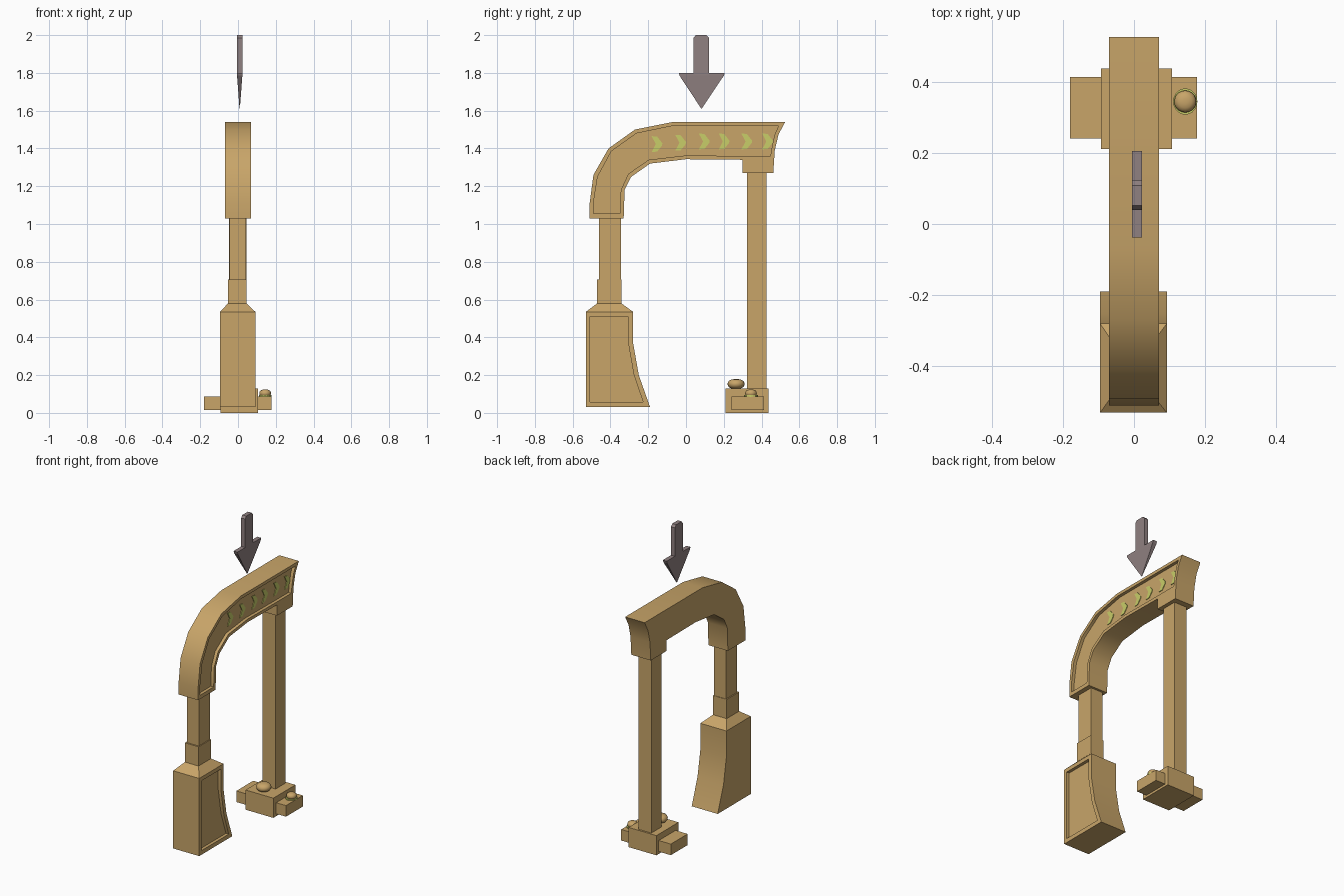
import bpy, bmesh, math

if "Cube" in bpy.data.objects:
    bpy.data.objects.remove(bpy.data.objects["Cube"])


def material(name, rgb):
    m = bpy.data.materials.new(name)
    m.diffuse_color = (*rgb, 1)
    m.use_nodes = True
    m.node_tree.nodes["Principled BSDF"].inputs["Base Color"].default_value = m.diffuse_color
    return m


TAN = material("tan", (0.58, 0.376, 0.141))
LIME = material("yellow green", (0.58, 0.61, 0.14))
GREY = material("mauve grey", (0.28, 0.22, 0.22))


def finish(bm, name, mat, smooth=None):
    bmesh.ops.recalc_face_normals(bm, faces=bm.faces)
    me = bpy.data.meshes.new(name)
    bm.to_mesh(me)
    bm.free()
    ob = bpy.data.objects.new(name, me)
    bpy.context.collection.objects.link(ob)
    me.materials.append(mat)
    if smooth:
        bpy.ops.object.select_all(action='DESELECT')
        ob.select_set(True)
        bpy.context.view_layer.objects.active = ob
        bpy.ops.object.shade_smooth_by_angle(angle=math.radians(smooth))
    return ob


def loft(name, loops, mat, smooth=None):
    """Closed solid through equal-length loops of 3D points, capped at both ends."""
    bm = bmesh.new()
    rings = [[bm.verts.new(p) for p in loop] for loop in loops]
    n = len(rings[0])
    for a, b in zip(rings, rings[1:]):
        for i in range(n):
            j = (i + 1) % n
            bm.faces.new((a[i], a[j], b[j], b[i]))
    bm.faces.new(rings[0])
    bm.faces.new(rings[-1])
    return finish(bm, name, mat, smooth)


def at(x, profile):
    return [(x, y, z) for y, z in profile]


def rect(x0, x1, y0, y1, z):
    return [(x0, y0, z), (x1, y0, z), (x1, y1, z), (x0, y1, z)]


def box(name, x0, x1, y0, y1, z0, z1, mat=TAN):
    return loft(name, [rect(x0, x1, y0, y1, z0), rect(x0, x1, y0, y1, z1)], mat)


def panelled(name, outer, inner, x0, x1, depth, smooth):
    """Profile solid with a sunk panel on its right side."""
    return loft(name, [at(x0, outer), at(x1, outer), at(x1, inner),
                       at(x1 - depth, inner)], TAN, smooth)


# Curved top arm with sunk panel on the right side
arm_outer = [(-.51, 1.03), (-.51, 1.11), (-.49, 1.26), (-.41, 1.40), (-.27, 1.50),
             (-.07, 1.54), (.525, 1.54), (.49, 1.475), (.47, 1.39), (.462, 1.27),
             (.30, 1.27), (.30, 1.34), (0, 1.343), (-.19, 1.32), (-.29, 1.25),
             (-.325, 1.18), (-.33, 1.03)]
arm_inner = [(-.49, 1.055), (-.49, 1.11), (-.468, 1.25), (-.395, 1.385), (-.262, 1.48),
             (-.068, 1.52), (.49, 1.52), (.47, 1.475), (.455, 1.41), (.447, 1.36),
             (.32, 1.36), (.29, 1.36), (0, 1.363), (-.198, 1.34), (-.306, 1.265),
             (-.345, 1.18), (-.35, 1.055)]
panelled("top_arm", arm_outer, arm_inner, -.07, .07, .02, 35)

# Chevron plates in the arm panel
chevron = [(-.027, .042), (.002, .04), (.03, .004), (.028, -.008),
           (.002, -.04), (-.027, -.042), (-.005, 0)]
for i, (y, z) in enumerate([(-.155, 1.423), (-.03, 1.43), (.095, 1.437),
                            (.20, 1.437), (.32, 1.437), (.43, 1.437)]):
    shape = [(y + a, z + b) for a, b in chevron]
    loft(f"chevron_{i + 1}", [at(.049, shape), at(.054, shape)], LIME)

# Flared pedestal, sloped cap, collar and short post
ped_outer = [(-.53, .03), (-.53, .535), (-.28, .535), (-.28, .37), (-.25, .20), (-.19, .03)]
ped_inner = [(-.508, .057), (-.508, .51), (-.306, .51), (-.306, .37), (-.276, .20), (-.227, .057)]
panelled("pedestal", ped_outer, ped_inner, -.095, .092, .02, 35)
loft("pedestal_cap", [rect(-.095, .092, -.53, -.28, .535),
                      rect(-.053, .045, -.47, -.342, .58)], TAN)
box("collar", -.053, .045, -.47, -.342, .58, .705)
box("short_post", -.046, .04, -.46, -.345, .70, 1.04)

# Tall rear post on its stepped foot
box("tall_post", -.048, .045, .322, .425, .12, 1.28)
box("foot_block", -.093, .107, .21, .437, 0, .128)
box("foot_crossbar", -.18, .177, .24, .413, .015, .087)


def knob(name, x, y, z, r, h, mat, steps=6, power=1.0):
    """Squashed round button."""
    loops = []
    for k in range(steps + 1):
        t = -.92 + 1.84 * k / steps
        a = t * math.pi / 2
        rr = r * math.cos(a) ** .7
        loops.append([(x + rr * math.cos(q), y + rr * math.sin(q), z + h * math.sin(a))
                      for q in (i * math.tau / 20 for i in range(20))])
    return loft(name, loops, mat, 50)


# Two rounded buttons on the foot, the small one with a coloured rim
knob("large_button", 0, .265, .153, .045, .026, TAN, 8)
knob("small_button", .144, .344, .104, .031, .02, TAN, 8)
loops = [[(.144 + .034 * math.cos(q), .344 + .037 * math.sin(q), z)
          for q in (i * math.tau / 20 for i in range(20))] for z in (.085, .094)]
loft("button_rim", loops, LIME)

# Floating arrow: flat shaft and wedge-shaped head
shaft = [(.04, 1.79), (.04, 1.985), (.052, 2.0), (.108, 2.0), (.122, 1.985), (.122, 1.79)]
loft("arrow_shaft", [at(-.005, shaft), at(.023, shaft)], GREY)
loft("arrow_head", [rect(-.005, .023, -.038, .205, 1.80),
                    rect(-.005, .023, -.034, .200, 1.785),
                    rect(.008, .010, .080, .084, 1.612)], GREY)
